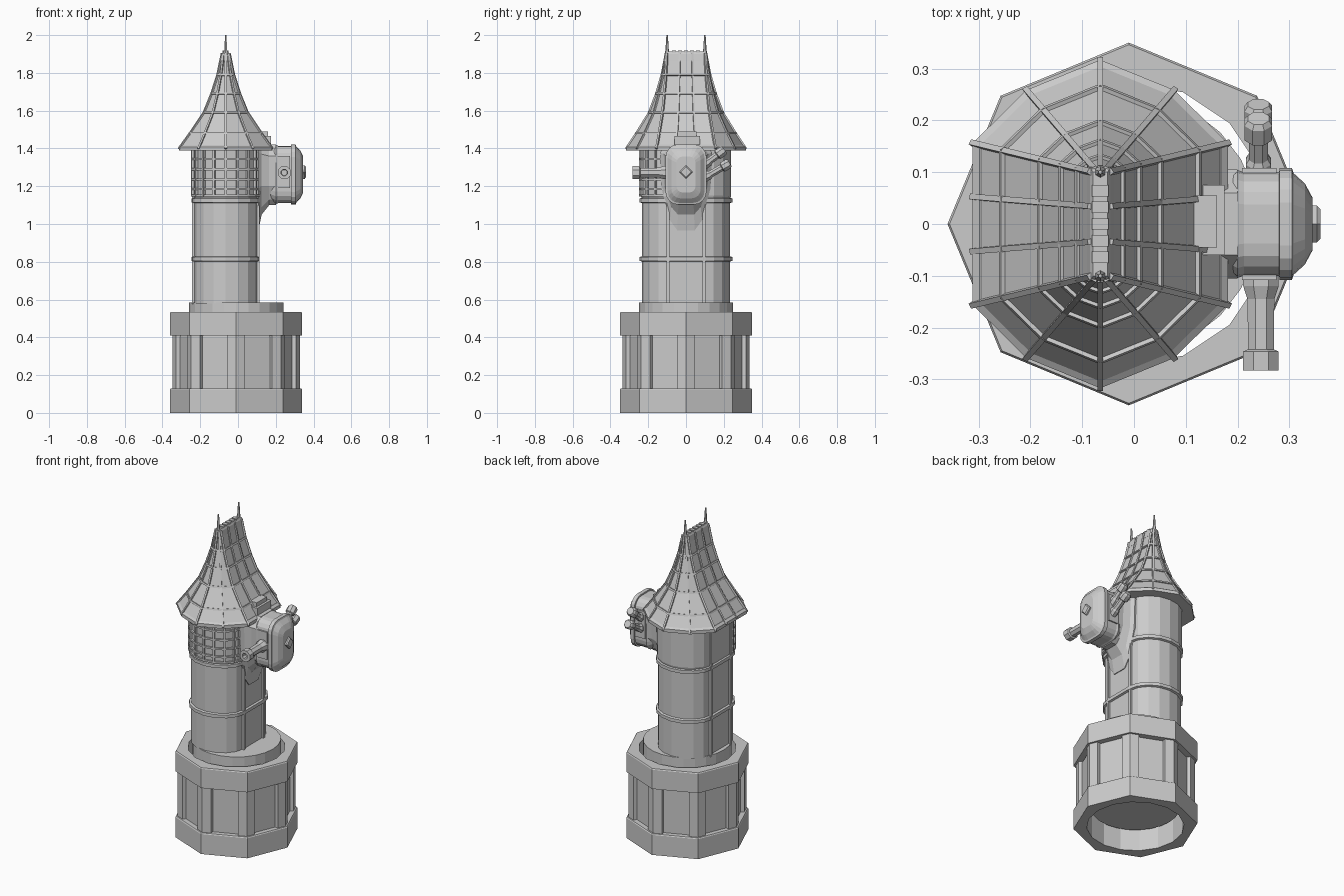
import bpy, bmesh, math
from mathutils import Vector, Matrix

if "Cube" in bpy.data.objects:
    bpy.data.objects.remove(bpy.data.objects["Cube"])

CX = -0.065                     # tower axis in x
BX = -0.01                      # base axis in x


def finish(name, bm):
    bmesh.ops.recalc_face_normals(bm, faces=bm.faces)
    me = bpy.data.meshes.new(name)
    bm.to_mesh(me)
    bm.free()
    ob = bpy.data.objects.new(name, me)
    bpy.context.collection.objects.link(ob)
    return ob


def skin(bm, rings, caps=True, loop=False):
    vs = [[bm.verts.new(p) for p in r] for r in rings]
    n = len(vs[0])
    for k in range(len(vs) if loop else len(vs) - 1):
        a, b = vs[k], vs[(k + 1) % len(vs)]
        for i in range(n):
            j = (i + 1) % n
            bm.faces.new((a[i], a[j], b[j], b[i]))
    if caps and not loop:
        bm.faces.new(vs[0][::-1])
        bm.faces.new(vs[-1])


def loft(name, rings, **kw):
    bm = bmesh.new()
    skin(bm, rings, **kw)
    return finish(name, bm)


def bar(bm, p, q, w, h, up):
    # square strip from p to q; up is the outward direction
    p, q = Vector(p), Vector(q)
    d = (q - p).normalized()
    s = d.cross(Vector(up)).normalized()
    u = s.cross(d)
    e = d * w * 0.3
    sec = [s * a * w / 2 + u * b * h / 2 for a, b in ((-1, -1), (1, -1), (1, 1), (-1, 1))]
    skin(bm, [[p - e + c for c in sec], [q + e + c for c in sec]])


def tube(name, start, direction, prof, n=8):
    rot = Vector(direction).to_track_quat('Z', 'Y')
    o = Vector(start)
    return loft(name, [[o + rot @ Vector((r * math.cos(2 * math.pi * (i + .5) / n),
                        r * math.sin(2 * math.pi * (i + .5) / n), d)) for i in range(n)]
                       for d, r in prof])


def box(name, lo, hi):
    (a, b, c), (x, y, z) = lo, hi
    return loft(name, [[(a, b, h), (x, b, h), (x, y, h), (a, y, h)] for h in (c, z)])


# ---- octagonal base: two slabs, wall and corner pillars ----
def octo(R, z):
    return [(BX + R * (1 if i % 2 == 0 else math.cos(math.pi / 8)) * math.cos(i * math.pi / 8),
             R * (1 if i % 2 == 0 else math.cos(math.pi / 8)) * math.sin(i * math.pi / 8), z)
            for i in range(16)]


def circ(r, z, n=16):
    return [(BX + r * math.cos(2 * math.pi * i / n), r * math.sin(2 * math.pi * i / n), z)
            for i in range(n)]


for name, R, z0, z1 in (("base_lower_slab", .35, 0, .13), ("base_wall", .315, .13, .41),
                        ("base_upper_slab", .35, .41, .535)):
    loft(name, [circ(.275, z0), octo(R, z0), octo(R, z1 - .006), octo(R - .004, z1),
                circ(.275, z1)], loop=True)
bm = bmesh.new()
for i in range(8):
    v = [Vector((math.cos(a * math.pi / 4), math.sin(a * math.pi / 4))) * .337
         for a in (i - 1, i, i + 1)]
    p1, p2 = v[1].lerp(v[0], .2), v[1].lerp(v[2], .2)
    sec = [p1, v[1], p2, p2 * .9, v[1] * .9, p1 * .9]
    skin(bm, [[(BX + p.x, p.y, z) for p in sec] for z in (.125, .415)])
finish("base_pillars", bm)
loft("tower_plinth", [circ(.25, z, 24) for z in (.12, .585)])


# ---- tower shaft with rounded front and back ends ----
def shaft_pt(a, o, z):
    c, s = math.cos(a), math.sin(a)
    return Vector((CX + (.168 + o) * c, (.09 if s > 0 else -.09) + (.143 + o) * s, z))


def shaft(o, z, n=8):
    e = .0001
    angs = [e + (math.pi - 2 * e) * i / n for i in range(n + 1)]
    return [shaft_pt(a, o, z) for a in angs + [a + math.pi for a in angs]]


loft("tower_shaft", [shaft(0, .58), shaft(0, 1.13), shaft(.006, 1.15), shaft(.006, 1.41)])
for k, z in enumerate((.815, 1.125)):
    loft(f"tower_band_{k}", [shaft(o, h) for o, h in
                            ((0, z - .014), (.012, z - .01), (.012, z + .01), (0, z + .014))])
bm = bmesh.new()
for sx in (-1, 1):
    for sy in (-1, 1):
        x, y = CX + sx * .169, sy * .095
        bar(bm, (x, y, .58), (x, y, 1.4), .016, .018, (sx, 0, 0))
finish("tower_ridges", bm)

# ---- lattice window around the front end ----
bm = bmesh.new()
angs = [math.radians(188 + 164 * i / 8) for i in range(9)]
for a in angs:
    bar(bm, shaft_pt(a, .008, 1.15), shaft_pt(a, .008, 1.4), .011, .016,
        (math.cos(a), math.sin(a), 0))
for z in (1.15, 1.185, 1.235, 1.29, 1.345, 1.395):
    for a, b in zip(angs, angs[1:]):
        m = (a + b) / 2
        bar(bm, shaft_pt(a, .008, z), shaft_pt(b, .008, z), .011, .016,
            (math.cos(m), math.sin(m), 0))
finish("front_window_lattice", bm)

# ---- flared roof ----
half = [(.245, .155), (.142, .257), (0, .315), (-.142, .257), (-.245, .155)]
eave = half + [(-x, -y) for x, y in half]
levels = [(1.4, 1), (1.48, .745), (1.59, .42), (1.69, .24), (1.79, .1), (1.9, 0)]


def roof_pt(x, y, z, f, grow=0):
    ry = math.copysign(min(abs(y) * .65, .1 + (abs(y) - .155) * .04), y)
    v = Vector((x * (.075 + .925 * f), ry + (y - ry) * f, 0))
    return Vector((CX, 0, z)) + v * (1 + grow)


loft("roof", [[roof_pt(x, y, z, f) for x, y in eave] for z, f in levels])
loft("roof_eave", [[roof_pt(x, y, z, 1, g) for x, y in eave]
                   for z, g in ((1.388, -.03), (1.388, .006), (1.408, .006), (1.42, -.05))])
bm = bmesh.new()
for x, y in eave + [(sx * .245, sy * .052) for sx in (-1, 1) for sy in (-1, 1)]:
    for (z0, f0), (z1, f1) in zip(levels, levels[1:]):
        bar(bm, roof_pt(x, y, z0, f0), roof_pt(x, y, z1, f1), .011, .014, (x, y, .15))
for z, f in levels[1:-1]:
    for (x, y), (u, v) in zip(eave, eave[1:] + eave[:1]):
        bar(bm, roof_pt(x, y, z, f), roof_pt(u, v, z, f), .011, .014, (x + u, y + v, .2))
finish("roof_battens", bm)

# ---- ridge crest and two spires ----
loft("ridge_cap", [[(CX + sx * w, sy * y, z) for sx, sy in ((-1, -1), (1, -1), (1, 1), (-1, 1))]
                   for w, y, z in ((.026, .112, 1.865), (.02, .11, 1.9), (.014, .1, 1.912))])
for i in range(5):
    y = -.064 + i * .032
    box(f"ridge_tooth_{i}", (CX - .016, y - .011, 1.89), (CX + .016, y + .011, 1.918))
for s, side in ((-1, "front"), (1, "back")):
    tube(f"{side}_spire", (CX, s * .1, 1.84), (0, 0, 1),
         [(0, .016), (.05, .014), (.08, .009), (.16, .004)], 6)


# ---- shroud joining the pod to the tower ----
def mirrored(prof, x):
    return [(x, y, z) for y, z in prof] + [(x, -y, z) for y, z in prof[::-1]]


wide = [(.045, .965), (.085, 1.02), (.13, 1.19), (.137, 1.38), (.075, 1.455)]
mid = [(.043, 1.05), (.078, 1.09), (.115, 1.2), (.118, 1.37), (.065, 1.445)]
tight = [(.04, 1.1), (.07, 1.13), (.1, 1.2), (.105, 1.36), (.06, 1.42)]
loft("pod_shroud", [mirrored(p, x) for p, x in
                    ((wide, .06), (wide, .108), (mid, .125), (tight, .165), (tight, .2))])
box("shroud_top_block", (.09, -.06, 1.42), (.175, .075, 1.465))
box("shroud_top_lip", (.09, -.045, 1.46), (.16, .055, 1.49))


# ---- pod ----
def pod_ring(x, hy, hz, n=4):
    r = min(hy, hz) * .62
    pts = []
    for q, (sy, sz) in enumerate(((1, 1), (-1, 1), (-1, -1), (1, -1))):
        for i in range(n + 1):
            a = (q + i / n) * math.pi / 2
            pts.append((x, sy * (hy - r) + r * math.cos(a), 1.262 + sz * (hz - r) + r * math.sin(a)))
    return pts


loft("pod_body", [pod_ring(*p) for p in
                  ((.16, .08, .13), (.19, .098, .148), (.2, .104, .156), (.212, .1, .152),
                   (.28, .1, .152), (.281, .108, .16), (.305, .108, .16), (.308, .098, .15),
                   (.33, .078, .126), (.345, .05, .095))])
tube("pod_nose_knob", (.335, 0, 1.275), (1, 0, 0), [(0, .036), (.018, .036), (.025, .028)], 4
     ).data.transform(Matrix.Translation((0, 0, 1.275)) @ Matrix.Translation((.335, 0, 0))
                      @ Matrix.Rotation(math.pi / 4, 4, 'X')
                      @ Matrix.Translation((-.335, 0, -1.275)))
for s, side in ((-1, "front"), (1, "back")):
    box(f"pod_{side}_plate", (.208, min(s * .09, s * .108), 1.19),
        (.275, max(s * .09, s * .108), 1.36))

# ---- side tubes: one to the front, two angled up at the back ----
tube("front_tube", (.245, -.09, 1.272), (0, -1, 0),
     [(0, .037), (.03, .037), (.055, .028), (.152, .027), (.156, .037), (.193, .037),
      (.193, .018), (.165, .016)])
for k, (z, dy, dz, ln) in enumerate(((1.3, .8, .6, .155), (1.235, .86, .5, .175))):
    tube(f"back_tube_{k}", (.24, .08, z), (0, dy, dz),
         [(0, .026), (.05, .026), (.06, .02), (ln - .05, .02), (ln - .045, .029),
          (ln - .01, .029), (ln, .022)])
